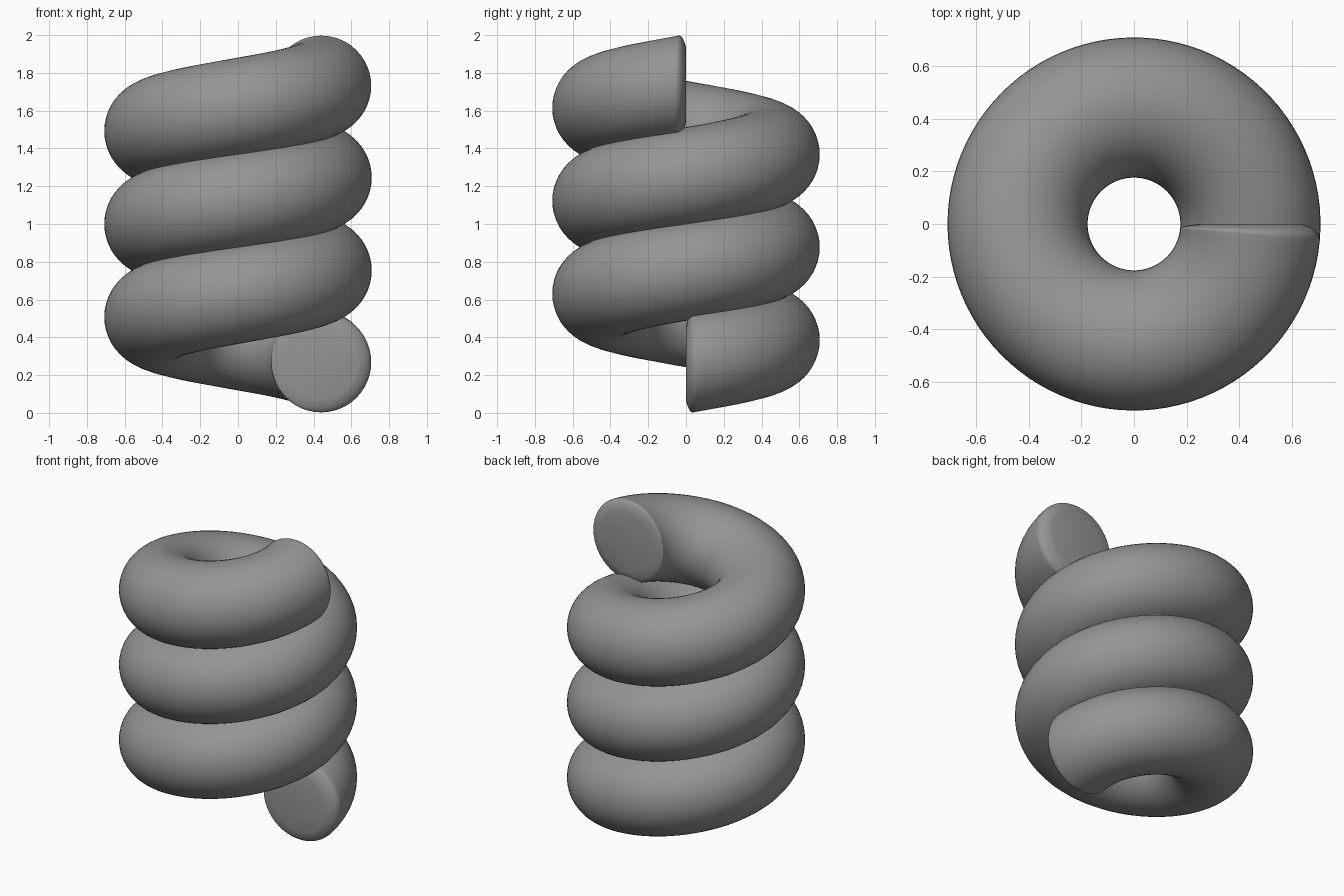
import bpy, bmesh
from math import sin, cos, pi

if "Cube" in bpy.data.objects:
    bpy.data.objects.remove(bpy.data.objects["Cube"])

R, r = 0.442, 0.266           # coil radius, tube radius
TURNS, Z0, Z1 = 3, 0.262, 1.738
SIDES, STEPS = 48, 288
ROUND, LIP, DEPTH = 0.07, 0.035, 0.09   # end rounding: radial size, angular depths

total = TURNS * 2 * pi

# Stations along the coil: (angle, section radius), ends softly rounded
cap = []
for i in range(12):
    t = i / 12
    cap.append((2 * t * (1 - t) * LIP + t * t * DEPTH, r - ROUND * (1 - t) ** 2))
body = [(DEPTH + (total - 2 * DEPTH) * i / STEPS, r) for i in range(STEPS + 1)]
stations = cap + body + [(total - a, s) for a, s in reversed(cap)]

bm = bmesh.new()
rings = []
for ang, rad in stations:
    z = Z0 + (Z1 - Z0) * ang / total
    ring = []
    for k in range(SIDES):
        t = 2 * pi * k / SIDES
        d = R + rad * cos(t)
        ring.append(bm.verts.new((d * cos(ang), d * sin(ang), z + rad * sin(t))))
    rings.append(ring)

# Tube skin and flat ends
for a, b in zip(rings, rings[1:]):
    for k in range(SIDES):
        n = (k + 1) % SIDES
        bm.faces.new((a[k], a[n], b[n], b[k]))
bm.faces.new(rings[0])
bm.faces.new(rings[-1])
bmesh.ops.recalc_face_normals(bm, faces=bm.faces)

mesh = bpy.data.meshes.new("coil_spring")
bm.to_mesh(mesh)
bm.free()
coil = bpy.data.objects.new("coil_spring", mesh)
bpy.context.collection.objects.link(coil)

# Dark grey surface
grey = bpy.data.materials.new("dark_grey")
grey.diffuse_color = (0.3, 0.3, 0.3, 1)
grey.use_nodes = True
grey.node_tree.nodes["Principled BSDF"].inputs["Base Color"].default_value = grey.diffuse_color
mesh.materials.append(grey)

bpy.context.view_layer.objects.active = coil
coil.select_set(True)
bpy.ops.object.shade_smooth_by_angle(angle=pi / 5)
